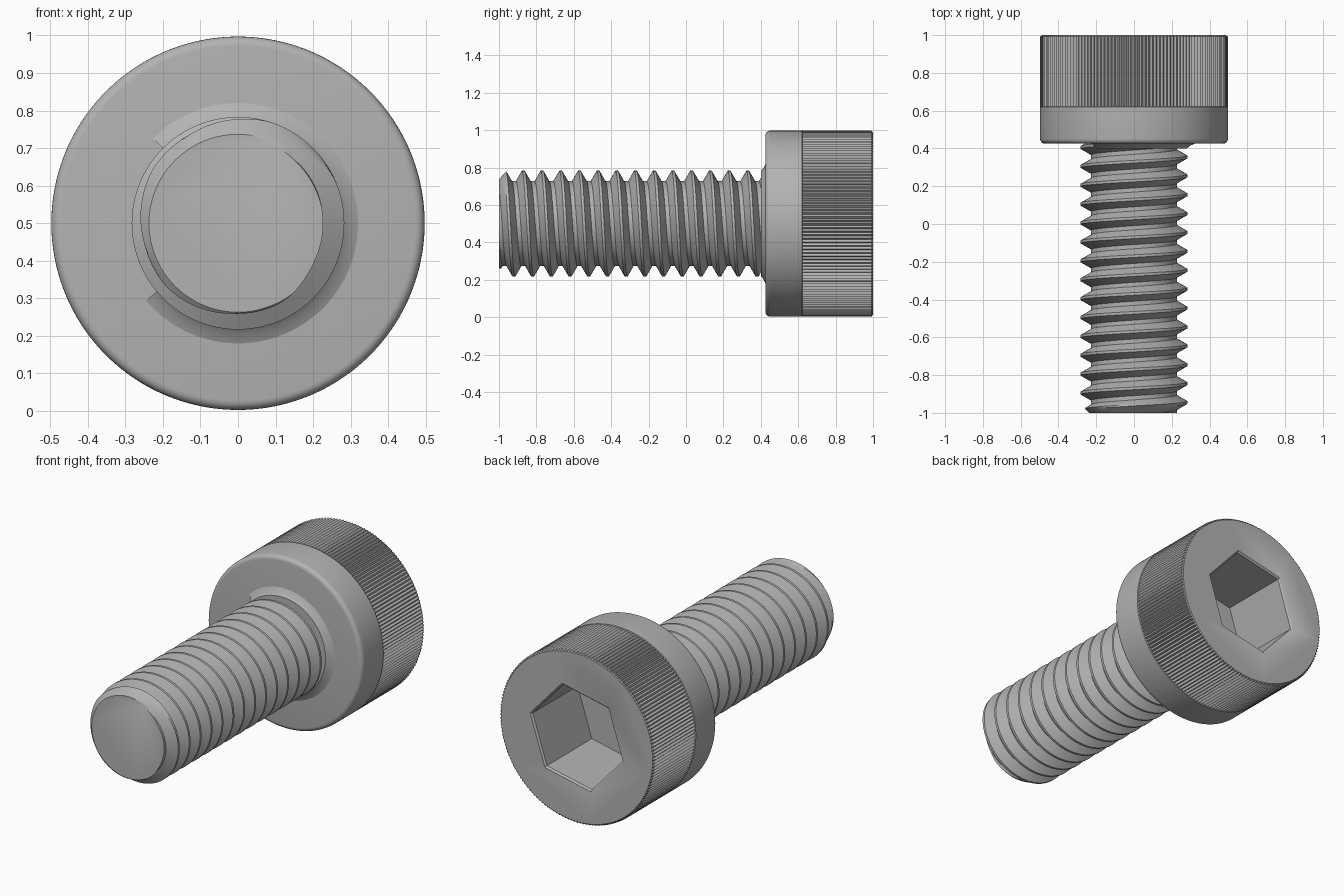
import bpy, bmesh
from math import sin, cos, pi, radians, tau

cube = bpy.data.objects.get("Cube")
if cube:
    bpy.data.objects.remove(cube)

AXIS_Z = 0.5
HEAD_FRONT, KNURL_START = 0.425, 0.62
HEAD_R, GROOVE_R, TEETH = 0.497, 0.486, 160
CREST_R, ROOT_R, PITCH = 0.283, 0.227, 0.1
TIP_R = 0.237

steel = bpy.data.materials.new("grey_steel")
steel.use_nodes = True
steel.diffuse_color = (0.45, 0.45, 0.45, 1)
steel.node_tree.nodes["Principled BSDF"].inputs["Base Color"].default_value = steel.diffuse_color


def around(r, y, a):
    """Point at radius r and angle a about the screw axis."""
    return (r * cos(a), y, AXIS_Z + r * sin(a))


def make_object(name, bm, angle=30):
    bmesh.ops.recalc_face_normals(bm, faces=bm.faces[:])
    mesh = bpy.data.meshes.new(name)
    bm.to_mesh(mesh)
    bm.free()
    mesh.materials.append(steel)
    obj = bpy.data.objects.new(name, mesh)
    bpy.context.collection.objects.link(obj)
    bpy.ops.object.select_all(action='DESELECT')
    bpy.context.view_layer.objects.active = obj
    obj.select_set(True)
    bpy.ops.object.shade_smooth_by_angle(angle=radians(angle))
    return obj


def skin(bm, rings, closed=True):
    """Join successive rings of vertices with quads."""
    n = len(rings[0])
    for lo, hi in zip(rings, rings[1:]):
        for i in range(n if closed else n - 1):
            j = (i + 1) % n
            bm.faces.new((lo[i], lo[j], hi[j], hi[i]))


def turned(bm, profile, segments, start=0.0):
    """Closed solid from (radius, y, groove radius) rows."""
    rings = [[bm.verts.new(around(g if i % 2 else r, y, start + tau * i / segments))
              for i in range(segments)] for r, y, g in profile]
    skin(bm, rings)
    bm.faces.new(rings[0])
    bm.faces.new(rings[-1])


# Head: rounded front rim, plain band, then knurled band
ROUND = 0.025
profile = []
for k in range(6):
    a = k * pi / 10
    r = HEAD_R - ROUND + ROUND * sin(a)
    profile.append((r, HEAD_FRONT + ROUND * (1 - cos(a)), r))
profile += [(HEAD_R, KNURL_START, HEAD_R),
            (HEAD_R, KNURL_START + 0.002, GROOVE_R),
            (HEAD_R, 0.992, GROOVE_R),
            (GROOVE_R, 1.0, GROOVE_R)]
bm = bmesh.new()
turned(bm, profile, TEETH * 2)
head = make_object("head", bm)

# Hex socket cut into the back of the head, with a fine rim chamfer
bm = bmesh.new()
turned(bm, [(0.295, 0.58, 0.295), (0.295, 0.99, 0.295), (0.315, 1.01, 0.315)],
       6, radians(12))
cutter = make_object("socket_cutter", bm)
cutter.hide_render = True
cut = head.modifiers.new("hex_socket", 'BOOLEAN')
cut.operation = 'DIFFERENCE'
cut.solver = 'EXACT'
cut.object = cutter
bpy.ops.object.select_all(action='DESELECT')
bpy.context.view_layer.objects.active = head
head.select_set(True)
bpy.ops.object.modifier_apply(modifier=cut.name)
bpy.data.objects.remove(cutter)

# Shank: right-handed helical thread, chamfered at the tip
CREST_Y = -0.845
STEPS, FLANK = 96, 4
tooth = [(-0.007 + 0.014 * k, CREST_R) for k in range(2)]
tooth += [(0.007 + 0.032 * k / FLANK, CREST_R + (ROOT_R - CREST_R) * k / FLANK)
          for k in range(1, FLANK + 1)]
tooth += [(0.061 + 0.032 * k / FLANK, ROOT_R + (CREST_R - ROOT_R) * k / FLANK)
          for k in range(FLANK)]
bm = bmesh.new()
columns = []
for s in range(STEPS + 1):
    a = tau * s / STEPS
    column = []
    for turn in range(-4, 15):
        for offset, r in tooth:
            y = CREST_Y + PITCH * (turn - s / STEPS) + offset
            r = min(r, max(TIP_R + (y + 1) * 1.1, 0.15))
            column.append(bm.verts.new(around(r, y, a)))
    columns.append(column)
skin(bm, columns, closed=False)
bmesh.ops.remove_doubles(bm, verts=bm.verts[:], dist=0.0002)
for y, side in ((-1, -1), (HEAD_FRONT + 0.02, 1)):
    bmesh.ops.bisect_plane(bm, geom=bm.verts[:] + bm.edges[:] + bm.faces[:], dist=1e-5,
                           plane_co=(0, y, 0), plane_no=(0, side, 0), clear_outer=True)
bmesh.ops.holes_fill(bm, edges=[e for e in bm.edges if e.is_boundary], sides=0)
make_object("threaded_shank", bm)

# Partial fillet where the thread runs out under the head
bm = bmesh.new()
sections = []
for i in range(73):
    a = radians(-140 + 275 * i / 72)
    sections.append([bm.verts.new(around(r, y, a)) for r, y in
                     ((0.22, 0.4), (0.28, 0.4), (0.295, 0.413),
                      (0.32, HEAD_FRONT), (0.32, 0.44), (0.22, 0.44))])
skin(bm, sections)
bm.faces.new(sections[0])
bm.faces.new(sections[-1])
make_object("neck_fillet", bm)
